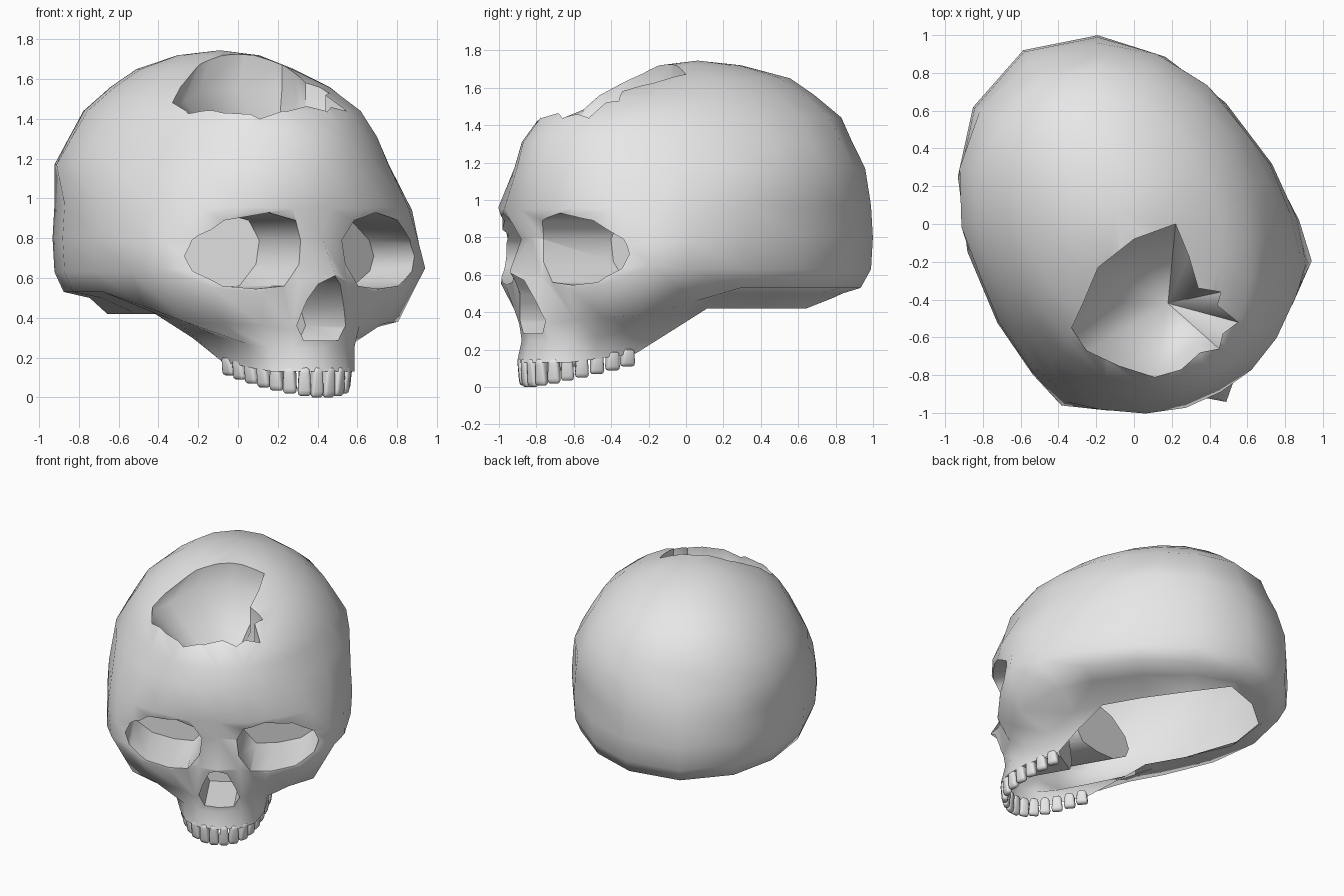
import bpy, bmesh, math
from mathutils import Matrix, Vector

if "Cube" in bpy.data.objects:
    bpy.data.objects.remove(bpy.data.objects["Cube"], do_unlink=True)

bone = bpy.data.materials.new("bone")
bone.use_nodes = True
tone = (0.8, 0.8, 0.8, 1)
bone.diffuse_color = tone
bone.node_tree.nodes["Principled BSDF"].inputs["Base Color"].default_value = tone

# The skull is symmetric in its own frame, then turned to face front-left
TURN = Matrix.Rotation(math.radians(30), 4, "Z") @ Matrix.Translation((-0.048, 0, 0))


def make_object(name, bm, matrix=TURN):
    bmesh.ops.recalc_face_normals(bm, faces=bm.faces)
    bm.transform(matrix)
    mesh = bpy.data.meshes.new(name)
    bm.to_mesh(mesh)
    bm.free()
    mesh.materials.append(bone)
    ob = bpy.data.objects.new(name, mesh)
    bpy.context.collection.objects.link(ob)
    return ob


def smooth(ob, angle):
    bpy.ops.object.select_all(action="DESELECT")
    ob.select_set(True)
    bpy.context.view_layer.objects.active = ob
    bpy.ops.object.shade_smooth_by_angle(angle=math.radians(angle))


def bridge(bm, a, b):
    n = len(a)
    for i in range(n):
        bm.faces.new((a[i], a[(i + 1) % n], b[(i + 1) % n], b[i]))


ANGLES = [math.radians(d) for d in (0, 13, 27, 43, 60, 75, 90, 110, 131, 153, 180)]


def oval(z, mid, wide, front, back, angles=ANGLES):
    return [(wide * math.sin(t), mid - (front if math.cos(t) > 0 else back) * math.cos(t), z)
            for t in angles]


# Cranium rows, from the crown down, widest toward the back
rows = [
    oval(1.72, 0.12, 0.2, 0.23, 0.22),
    oval(1.65, 0.12, 0.37, 0.42, 0.51),
    oval(1.56, 0.1, 0.51, 0.68, 0.66),
    oval(1.44, 0.12, 0.64, 0.93, 0.785),
    oval(1.31, 0.13, 0.72, 1.04, 0.825),
    oval(1.17, 0.14, 0.8, 1.08, 0.88),
]

# Face rows: front points, then width, length and height of the back oval
face_rows = [
    # brow
    ([(0, -1, .95), (.2, -.98, .95), (.4, -.9, .96), (.6, -.76, .95), (.73, -.57, .94), (.79, -.38, .95)],
     (.83, 1.17, .97)),
    # eyes
    ([(0, -.93, .8), (.12, -.92, .79), (.3, -.89, .76), (.53, -.8, .76), (.73, -.64, .77), (.81, -.4, .78)],
     (.84, 1.18, .8)),
    # cheekbones and nose tip
    ([(0, -1.06, .62), (.14, -.94, .58), (.33, -.89, .53), (.56, -.79, .55), (.765, -.64, .65), (.815, -.42, .63)],
     (.83, 1.17, .63)),
    # lower edge of the cheeks
    ([(0, -.95, .34), (.16, -.91, .34), (.28, -.82, .36), (.46, -.74, .37), (.62, -.62, .38), (.68, -.3, .46)],
     (.79, 1.11, .53)),
    # upper jaw
    ([(0, -.94, .25), (.15, -.9, .25), (.25, -.82, .25), (.31, -.7, .27), (.37, -.5, .31), (.47, -.28, .38)],
     (.63, 1.03, .5)),
]
for front, (wide, back, z) in face_rows:
    rows.append(front + oval(z, -0.09, wide, back, back, ANGLES[6:]))
# gum line and open base
rows.append([(0, -.97, .13), (.14, -.935, .13), (.24, -.84, .13), (.29, -.7, .15), (.31, -.46, .18),
             (.38, -.28, .3), (.43, -.09, .42), (.43, .2, .42), (.4, .54, .42), (.27, .79, .48), (0, .84, .48)])

bm = bmesh.new()
rings = []
for row in rows:
    loop = row + [(-u, v, z) for u, v, z in row[-2:0:-1]]
    rings.append([bm.verts.new(p) for p in loop])
for a, b in zip(rings, rings[1:]):
    bridge(bm, a, b)
crown = bm.verts.new((0, 0.1, 1.745))
n = len(rings[0])
for i in range(n):
    bm.faces.new((rings[0][i], rings[0][(i + 1) % n], crown))
# temporary cap over the base, removed after the cuts
rim = rings[-1]
for i in range(n // 2):
    corners = dict.fromkeys((rim[i], rim[i + 1], rim[(n - i - 1) % n], rim[(n - i) % n]))
    bm.faces.new(tuple(corners))
rim_points = [TURN @ v.co for v in rim]
skull = make_object("skull", bm)


# Cutters
def prism(name, outline, near, far, slant):
    bm = bmesh.new()
    a = [bm.verts.new((u, near, z)) for u, z in outline]
    b = [bm.verts.new((u, far + slant * abs(u), z)) for u, z in outline]
    bridge(bm, a, b)
    bm.faces.new(a)
    bm.faces.new(b)
    return make_object(name, bm)


socket = [(.12, .79), (.17, .89), (.31, .93), (.495, .89), (.63, .79), (.665, .71),
          (.635, .635), (.51, .56), (.355, .545), (.215, .56), (.135, .67)]
cutters = [prism("socket_cutter", [(s * u, z) for u, z in socket], -1.3, -0.55, 0.38)
           for s in (1, -1)]

half_nose = [(.06, .57), (.11, .45), (.14, .36), (.1, .285)]
nose = [(0, .61)] + half_nose + [(-u, z) for u, z in reversed(half_nose)]
cutters.append(prism("nose_cutter", nose, -1.3, -0.52, 0))

# broken hole in the crown, tapering to a point
hole = [(.22, 0), (.29, -.17), (.34, -.34), (.46, -.36), (.44, -.43), (.55, -.52), (.47, -.58),
        (.45, -.66), (.35, -.68), (.25, -.77), (.11, -.81), (-.08, -.75), (-.25, -.67),
        (-.33, -.55), (-.27, -.42), (-.19, -.23), (0, -.08)]
bm = bmesh.new()
top = [bm.verts.new((x, y, 2)) for x, y in hole]
low = [bm.verts.new((x, y, 1.58 + 0.35 * y - 0.2 * x)) for x, y in hole]
bridge(bm, top, low)
bm.faces.new(top)
tip = bm.verts.new((.18, -.42, 1.0))
for i in range(len(low)):
    bm.faces.new((low[i], low[(i + 1) % len(low)], tip))
cutters.append(make_object("hole_cutter", bm, Matrix()))

for cutter in cutters:
    cutter.hide_render = True
    mod = skull.modifiers.new("cut", "BOOLEAN")
    mod.operation = "DIFFERENCE"
    mod.solver = "EXACT"
    mod.object = cutter
bpy.context.view_layer.update()
graph = bpy.context.evaluated_depsgraph_get()
cut_mesh = bpy.data.meshes.new_from_object(skull.evaluated_get(graph))
skull.modifiers.clear()
skull.data = cut_mesh
for cutter in cutters:
    bpy.data.objects.remove(cutter, do_unlink=True)

# Open the base
bm = bmesh.new()
bm.from_mesh(cut_mesh)
on_rim = {v for v in bm.verts if any((v.co - p).length < 0.001 for p in rim_points)}
cap = [f for f in bm.faces if all(v in on_rim for v in f.verts)]
bmesh.ops.delete(bm, geom=cap, context="FACES")
bm.to_mesh(cut_mesh)
bm.free()
cut_mesh.materials.clear()
cut_mesh.materials.append(bone)
smooth(skull, 58)


# Teeth along the upper jaw
def tooth(name, place, along, base, length, width, depth):
    bm = bmesh.new()
    bmesh.ops.create_cube(bm, size=1)
    for v in bm.verts:
        if v.co.z > 0:
            v.co.x *= 0.75
        else:
            v.co.y *= 0.6
    bmesh.ops.bevel(bm, geom=bm.edges[:], offset=0.2, segments=2, profile=0.5, affect="EDGES")
    turn = Matrix.Rotation(math.atan2(along.y, along.x), 4, "Z")
    size = Matrix.Diagonal((width, depth, length, 1))
    spot = Matrix.Translation((place.x, place.y, base + length / 2))
    ob = make_object(name, bm, TURN @ spot @ turn @ size)
    smooth(ob, 50)


arch = [Vector(p) for p in ((.034, -.935), (.098, -.92), (.158, -.878), (.2, -.82),
                            (.233, -.75), (.256, -.67), (.275, -.585), (.288, -.5))]
for side, label in ((1, "left"), (-1, "right")):
    for i, p in enumerate(arch):
        before = arch[i - 1] if i else Vector((-.034, -.935))
        after = arch[min(i + 1, len(arch) - 1)]
        along = after - before
        along.x *= side
        base = 0.11 * (i / 7) ** 1.4
        tooth(f"{label}_tooth_{i + 1}", Vector((side * p.x, p.y)), along, base,
              0.15 - 0.008 * i, 0.068 + 0.002 * i, 0.062 + 0.002 * i)
